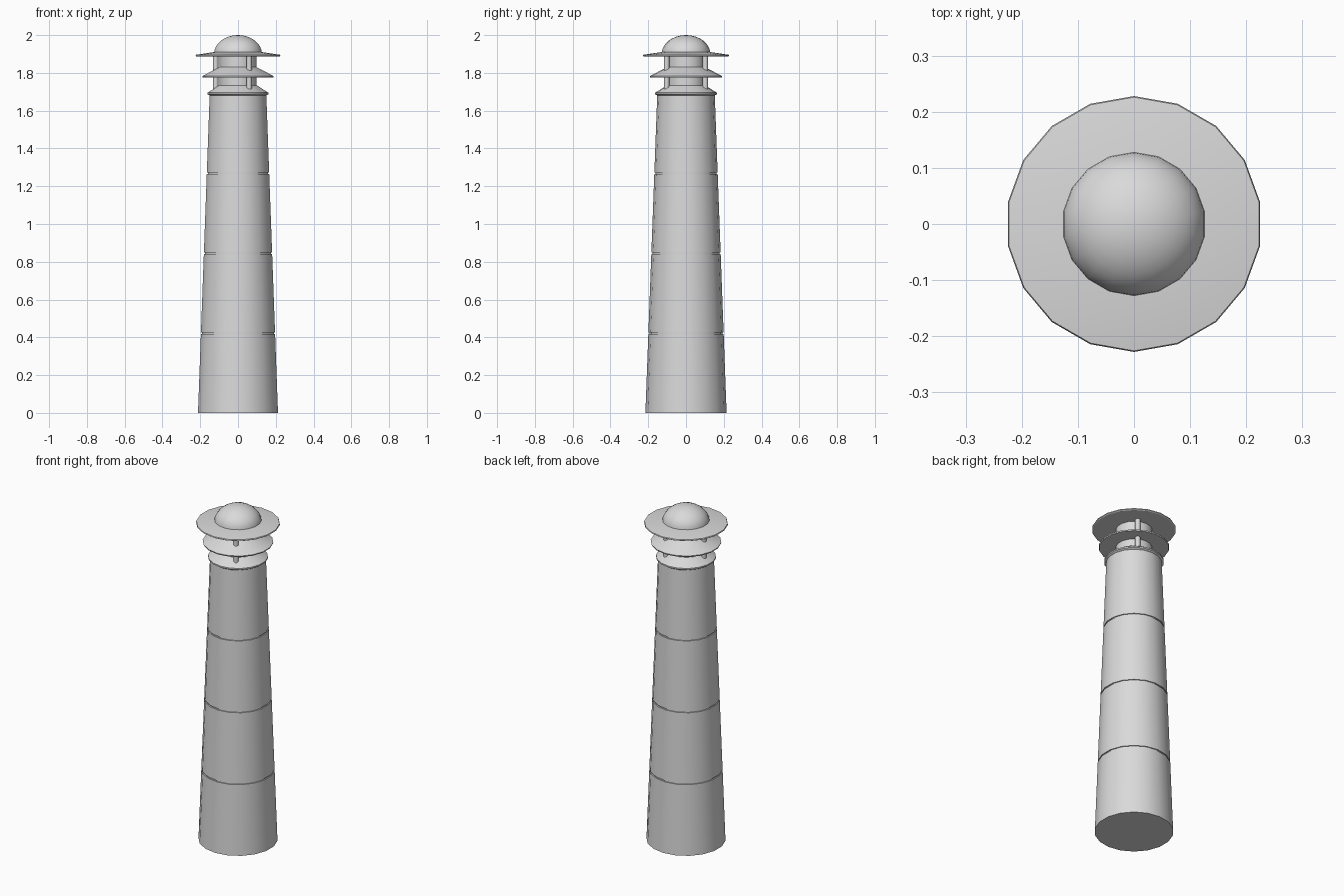
import bpy, bmesh
from math import sin, cos, pi, radians

cube = bpy.data.objects.get("Cube")
if cube:
    bpy.data.objects.remove(cube, do_unlink=True)

SIDES = 18

stone = bpy.data.materials.new("light grey")
stone.use_nodes = True
GREY = (0.7, 0.7, 0.7, 1)
stone.diffuse_color = GREY
stone.node_tree.nodes["Principled BSDF"].inputs["Base Color"].default_value = GREY


def lathe(name, profile, sides=SIDES, centre=(0, 0), angle=35):
    """Revolve a (radius, z) profile about a vertical axis."""
    bm = bmesh.new()
    rings = []
    for r, z in profile:
        if r == 0:
            rings.append([bm.verts.new((0, 0, z))] * sides)
        else:
            turns = [pi / 2 + 2 * pi * k / sides for k in range(sides)]
            rings.append([bm.verts.new((r * cos(a), r * sin(a), z)) for a in turns])
    for low, high in zip(rings, rings[1:]):
        for k in range(sides):
            n = (k + 1) % sides
            corners = dict.fromkeys((low[k], low[n], high[n], high[k]))
            bm.faces.new(list(corners))
    bmesh.ops.recalc_face_normals(bm, faces=bm.faces)
    mesh = bpy.data.meshes.new(name)
    bm.to_mesh(mesh)
    bm.free()
    mesh.materials.append(stone)
    obj = bpy.data.objects.new(name, mesh)
    obj.location = (*centre, 0)
    bpy.context.collection.objects.link(obj)
    bpy.ops.object.select_all(action="DESELECT")
    obj.select_set(True)
    bpy.context.view_layer.objects.active = obj
    bpy.ops.object.shade_smooth_by_angle(angle=radians(angle))
    return obj


# Tapered tower with thin grooves between its four courses
TOP = 1.69


def tower_radius(z):
    return 0.215 - 0.063 * z / TOP


tower = [(0, 0), (tower_radius(0), 0)]
for i in (1, 2, 3):
    z = TOP * i / 4
    lo, hi = z - 0.004, z + 0.004
    tower += [(tower_radius(lo), lo), (tower_radius(z) - 0.006, lo),
              (tower_radius(z) - 0.006, hi), (tower_radius(hi), hi)]
tower += [(tower_radius(TOP), TOP), (0, TOP)]
lathe("tower", tower)

# Gallery collar at the head of the tower
lathe("gallery_collar", [(0, 1.68), (0.152, 1.68), (0.163, 1.687), (0.163, 1.695),
                         (0.105, 1.732), (0, 1.732)], angle=25)

# Lantern core
lathe("lantern_core", [(0, 1.71), (0.1, 1.71), (0.1, 1.9), (0, 1.9)])

# Middle canopy
lathe("middle_canopy", [(0, 1.776), (0.19, 1.776), (0.192, 1.783),
                        (0.1, 1.83), (0, 1.83)], angle=25)

# Broad upper canopy
lathe("upper_canopy", [(0, 1.886), (0.222, 1.886), (0.228, 1.89), (0.226, 1.896),
                       (0.13, 1.91), (0, 1.91)], angle=30)

# Rounded cap
STEPS = 8
dome = [(0, 1.9)]
for i in range(STEPS):
    a = pi / 2 * i / STEPS
    dome.append((0.129 * cos(a), 1.9 + 0.1 * sin(a)))
dome.append((0, 2.0))
lathe("dome", dome)

# Three posts carrying the canopies
for i, a in enumerate((60, 180, 300)):
    spot = (0.118 * cos(radians(a)), 0.118 * sin(radians(a)))
    lathe(f"post_{i + 1}", [(0, 1.69), (0.014, 1.69), (0.014, 1.892), (0, 1.892)],
          sides=12, centre=spot)
